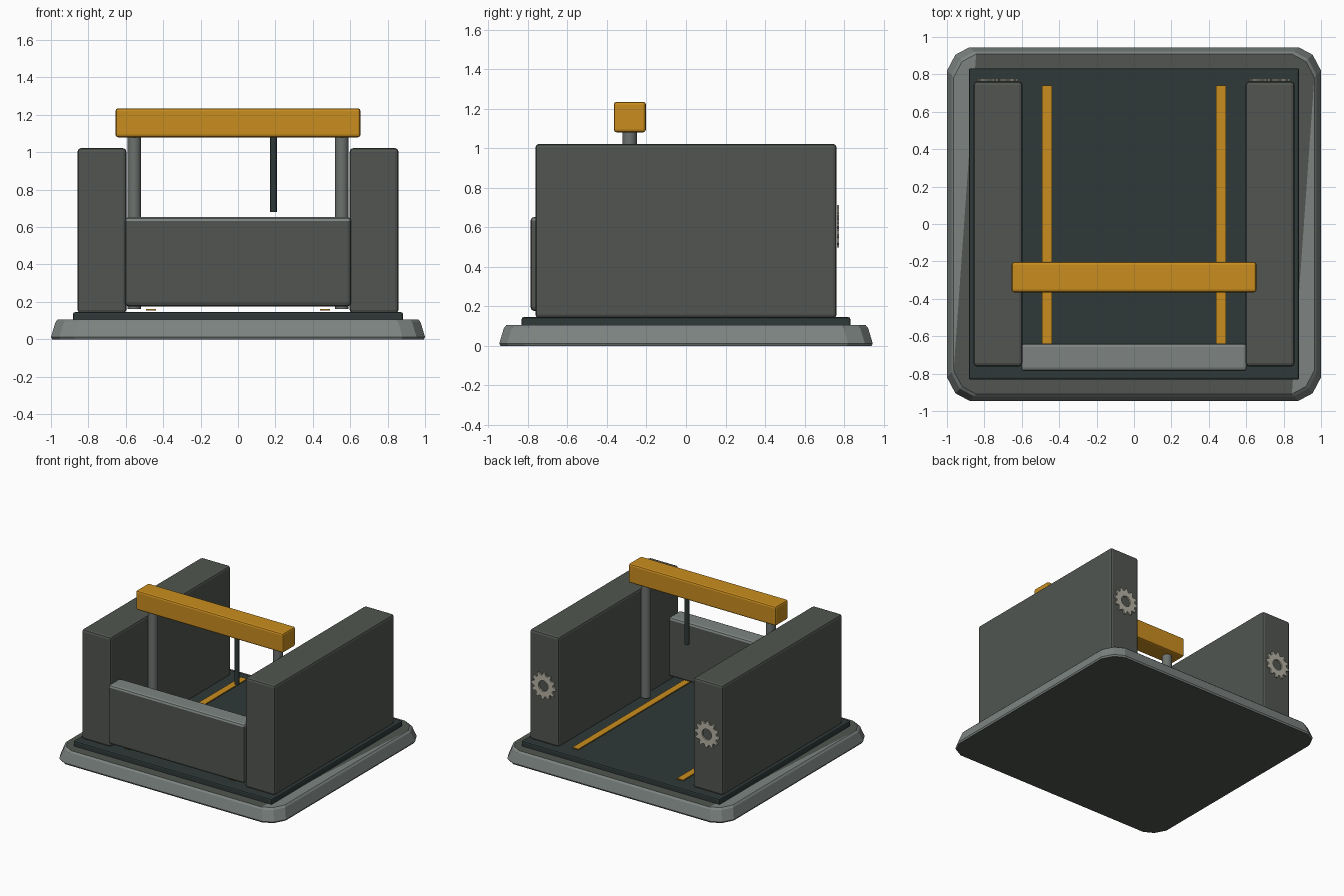
import bpy, bmesh, math
from mathutils import Vector

cube = bpy.data.objects.get("Cube")
if cube:
    bpy.data.objects.remove(cube, do_unlink=True)


def material(name, rgb):
    m = bpy.data.materials.new(name)
    m.use_nodes = True
    col = [(c / 255) ** 2.2 for c in rgb] + [1]
    m.diffuse_color = col
    m.node_tree.nodes["Principled BSDF"].inputs["Base Color"].default_value = col
    return m


DARK = material("dark grey", (82, 86, 81))
LIGHT = material("light grey", (124, 131, 128))
STEEL = material("steel grey", (108, 113, 110))
SLATE = material("slate", (50, 59, 59))
ORANGE = material("orange", (200, 140, 36))
BEIGE = material("beige", (180, 177, 162))


def finish(bm, name, *mats):
    bmesh.ops.recalc_face_normals(bm, faces=bm.faces[:])
    me = bpy.data.meshes.new(name)
    bm.to_mesh(me)
    bm.free()
    for m in mats:
        me.materials.append(m)
    ob = bpy.data.objects.new(name, me)
    bpy.context.collection.objects.link(ob)
    return ob


def box(name, lo, hi, bevel, *mats, top_mat=0):
    """Box between two corners with rounded edges; top_mat colours upward faces."""
    bm = bmesh.new()
    bmesh.ops.create_cube(bm, size=1)
    for v in bm.verts:
        v.co = Vector((a + (b - a) * (c + 0.5)) for a, b, c in zip(lo, hi, v.co))
    if bevel:
        bmesh.ops.bevel(bm, geom=bm.edges[:], offset=bevel, segments=2,
                        profile=0.5, affect='EDGES')
    bm.normal_update()
    for f in bm.faces:
        if f.normal.z > 0.3:
            f.material_index = top_mat
    return finish(bm, name, *mats)


def cylinder(name, x, y, z0, z1, r, mat):
    bm = bmesh.new()
    bmesh.ops.create_cone(bm, cap_ends=True, segments=20, radius1=r, radius2=r, depth=z1 - z0)
    bmesh.ops.translate(bm, verts=bm.verts[:], vec=(x, y, (z0 + z1) / 2))
    for f in bm.faces:
        f.smooth = len(f.verts) == 4
    return finish(bm, name, mat)


def base_outline(inset):
    """Square outline with clipped corners, counter-clockwise from the right side."""
    pts = []
    corner = [(1, 0.82), (0.955, 0.905), (0.88, 0.945)]
    for sx, sy in ((1, 1), (-1, 1), (-1, -1), (1, -1)):
        c = corner if sx * sy > 0 else corner[::-1]
        pts += [(sx * (x - inset), sy * (y - inset)) for x, y in c]
    return pts


def base():
    bm = bmesh.new()
    rings = [[bm.verts.new((x, y, z)) for x, y in base_outline(i)]
             for i, z in ((0.006, 0), (0, 0.012), (0.024, 0.092), (0.036, 0.105))]
    bm.faces.new(rings[0]).material_index = 1
    n = len(rings[0])
    for a, b in zip(rings, rings[1:]):
        for i in range(n):
            j = (i + 1) % n
            bm.faces.new((a[i], a[j], b[j], b[i]))
    # Top: light wedges along both sides, dark in the middle
    t = rings[-1]
    bm.faces.new((t[3], t[5], t[6]))
    bm.faces.new((t[9], t[11], t[0]))
    bm.faces.new((t[3], t[4], t[5]))
    bm.faces.new((t[9], t[10], t[11]))
    bm.faces.new((t[0], t[1], t[2], t[3], t[6], t[7], t[8], t[9])).material_index = 1
    return finish(bm, "base", LIGHT, DARK)


def gear(name, x, z, teeth=12, r_out=0.108, r_in=0.085, r_hole=0.043):
    """Flat ring gear facing the back."""
    bm = bmesh.new()
    n = teeth * 4
    outer, inner = [], []
    for i in range(n):
        a = math.tau * i / n
        r = r_out if i % 4 < 2 else r_in
        d = Vector((math.cos(a), 0, math.sin(a)))
        centre = Vector((x, 0.764, z))
        outer.append(bm.verts.new(centre + d * r))
        inner.append(bm.verts.new(centre + d * r_hole))
    faces = [bm.faces.new((outer[i], outer[(i + 1) % n], inner[(i + 1) % n], inner[i]))
             for i in range(n)]
    ext = bmesh.ops.extrude_face_region(bm, geom=faces, use_keep_orig=True)
    moved = [g for g in ext["geom"] if isinstance(g, bmesh.types.BMVert)]
    bmesh.ops.translate(bm, verts=moved, vec=(0, 0.011, 0))
    return finish(bm, name, BEIGE)


# Base and bed
base()
box("bed", (-0.882, -0.832, 0.09), (0.882, 0.832, 0.145), 0.01, SLATE)

# Paired parts on both sides
for side, s in (("left", 1), ("right", -1)):
    x0, x1 = sorted((s * 0.597, s * 0.858))
    box(side + "_wall", (x0, -0.762, 0.14), (x1, 0.762, 1.022), 0.018, DARK)
    box(side + "_rail", (s * 0.465 - 0.027, -0.74, 0.155),
        (s * 0.465 + 0.027, 0.74, 0.163), 0, ORANGE)
    cylinder(side + "_column", s * 0.555, -0.285, 0.163, 1.1, 0.036, STEEL)
    gear(side + "_gear", s * 0.727, 0.605)

# Front panel with a lighter top
box("front_panel", (-0.605, -0.787, 0.176), (0.605, -0.638, 0.653), 0.02,
    DARK, LIGHT, top_mat=1)

# Gantry beam and hanging tool
box("gantry_beam", (-0.655, -0.365, 1.08), (0.655, -0.203, 1.235), 0.014, ORANGE)
cylinder("tool_rod", 0.19, -0.285, 0.68, 1.1, 0.018, SLATE)
